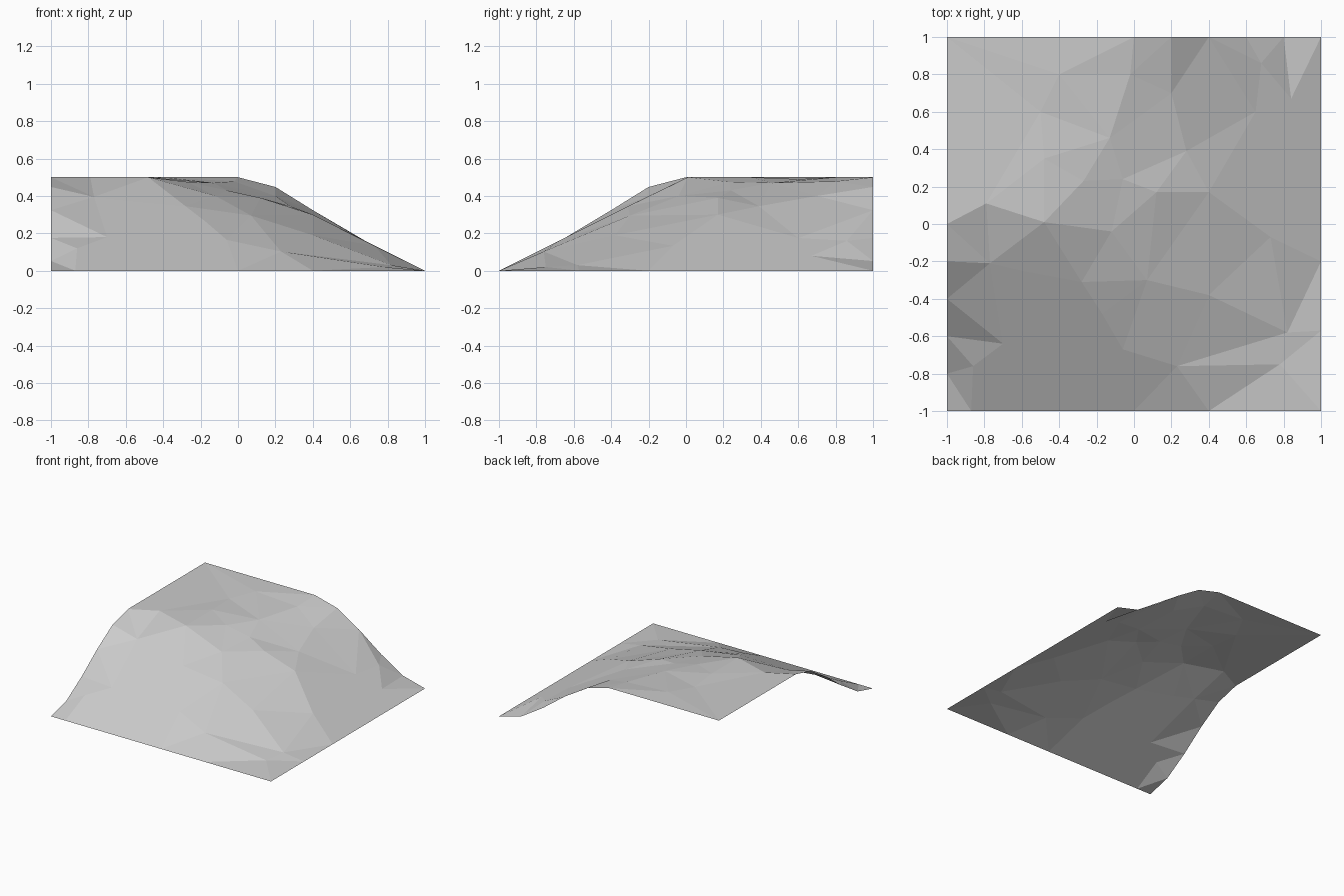
import bpy
import math
from mathutils import Vector
from mathutils.geometry import delaunay_2d_cdt

default_cube = bpy.data.objects.get("Cube")
if default_cube:
    bpy.data.objects.remove(default_cube, do_unlink=True)

PLATEAU_HEIGHT = 0.5


def cliff_height(x, y):
    """Straight slope around a rounded corner, easing in and out on the tile border."""
    t = max(0, 1 - math.hypot(max(x, 0), max(-y, 0)))
    if max(abs(x), abs(y)) == 1:
        t = t * t * (3 - 2 * t)
    return PLATEAU_HEIGHT * t


# Tile border: stepped cliff profiles on two sides, sparse points on the foot
border = [(-1, 1), (1, -1)]
for step in range(6):
    border += [(step / 5, 1), (-1, -step / 5)]
border += [(x, -1) for x in (-0.87, -0.4, 0, 0.4)]
border += [(1, y) for y in (0.4, -0.2, -0.57)]

# Rock facet corners on the flat top
plateau_points = [(-.79, .11), (-.48, .01), (-.4, .8), (-.48, .35)]

# Rock facet corners on the front slope and the side slope
front_points = [(-.77, -.21), (-.6, -.25), (-.28, -.31), (-.4, -.5), (-.17, -.48),
                (-.7, -.64), (-.86, -.76), (-.06, -.67), (-.4, -.78), (.23, -.76)]
side_points = [(.2, .7), (.4, .17), (.65, .6), (.68, .86), (.84, .67), (.85, .38),
               (.73, -.07)]

# Worn corners around the brink and the foot, with their own heights
worn_heights = {(-.27, .23): .475, (-.06, .24): .43, (.28, .39): .345, (.12, .17): .39,
                (-.12, -.04): .4, (.07, -.3): .295, (-.5, .6): .49, (-.02, .8): .478,
                (-.13, .46): .47, (.4, -.38): .19, (.82, -.58): .03, (.78, -.75): .02}

# Ridges that must stay as facet edges
ridges = [((.07, -.3), (.4, -.38)), ((.4, -.38), (.82, -.58)), ((.23, -.76), (.82, -.58)),
          ((-.48, .01), (-.12, -.04)), ((-.48, .01), (-.77, -.21)), ((.84, .67), (1, 1))]

# Triangulate the plan, then lift every corner to its height
points = border + plateau_points + front_points + side_points + list(worn_heights)
ridge_edges = [(points.index(a), points.index(b)) for a, b in ridges]
plan = delaunay_2d_cdt([Vector(p) for p in points], ridge_edges, [], 0, 1e-5)
vertices = []
for sources in plan[3]:
    x, y = points[sources[0]]
    vertices.append((x, y, worn_heights.get((x, y), cliff_height(x, y))))

mesh = bpy.data.meshes.new("cliff_corner")
mesh.from_pydata(vertices, [], plan[2])
mesh.update()
if sum(face.normal.z for face in mesh.polygons) < 0:
    mesh.flip_normals()

# Plain rock colour
rock = bpy.data.materials.new("rock grey")
rock.use_nodes = True
rock_colour = (0.6, 0.6, 0.6, 1)
rock.diffuse_color = rock_colour
rock.node_tree.nodes["Principled BSDF"].inputs["Base Color"].default_value = rock_colour
mesh.materials.append(rock)

cliff_corner = bpy.data.objects.new("cliff_corner", mesh)
bpy.context.collection.objects.link(cliff_corner)
